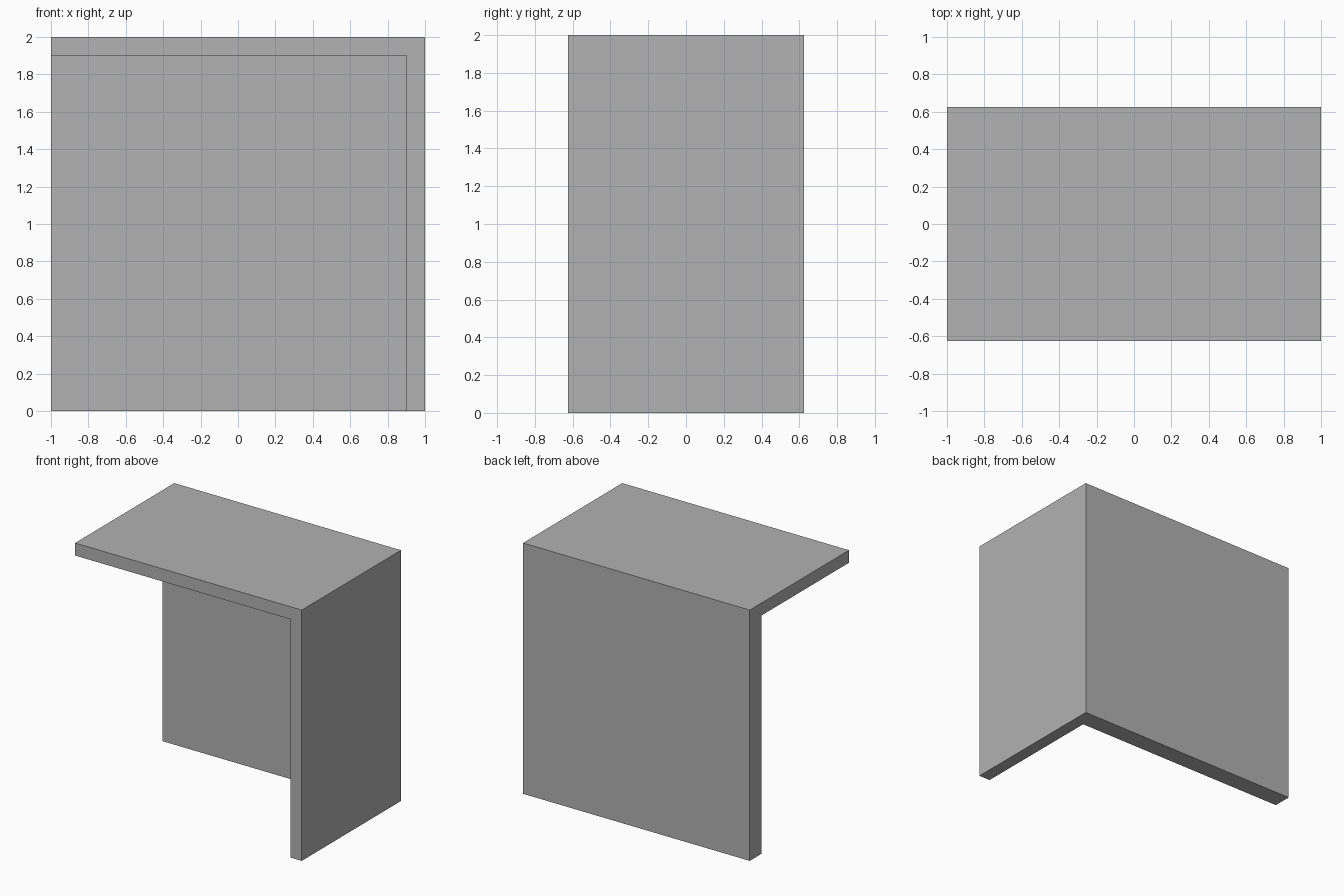
import bpy
from mathutils import Vector

default = bpy.data.objects.get("Cube")
if default:
    bpy.data.objects.remove(default, do_unlink=True)

grey = bpy.data.materials.new("plain_grey")
colour = (0.445, 0.445, 0.445, 1)
grey.diffuse_color = colour
grey.use_nodes = True
grey.node_tree.nodes["Principled BSDF"].inputs["Base Color"].default_value = colour


def box(name, low, high):
    """Axis-aligned box between two corners."""
    low, high = Vector(low), Vector(high)
    bpy.ops.mesh.primitive_cube_add(size=1, location=(low + high) / 2)
    ob = bpy.context.object
    ob.name = name
    ob.scale = high - low
    bpy.ops.object.transform_apply(location=True, rotation=False, scale=True)
    ob.data.materials.append(grey)
    return ob


# Overall block, hollowed from one corner to leave top, side and back panels
half_depth = 0.625
top_and_side, back = 0.1, 0.15
shell = box("corner_panels", (-1, -half_depth, 0), (1, half_depth, 2))
cutter = box("hollow_cutter", (-1.5, -half_depth - 0.5, -0.5),
             (1 - top_and_side, half_depth - back, 2 - top_and_side))
cutter.hide_render = True

cut = shell.modifiers.new("hollow", 'BOOLEAN')
cut.operation = 'DIFFERENCE'
cut.solver = 'EXACT'
cut.object = cutter
bpy.ops.object.select_all(action='DESELECT')
shell.select_set(True)
bpy.context.view_layer.objects.active = shell
bpy.ops.object.modifier_apply(modifier=cut.name)
bpy.data.objects.remove(cutter, do_unlink=True)
